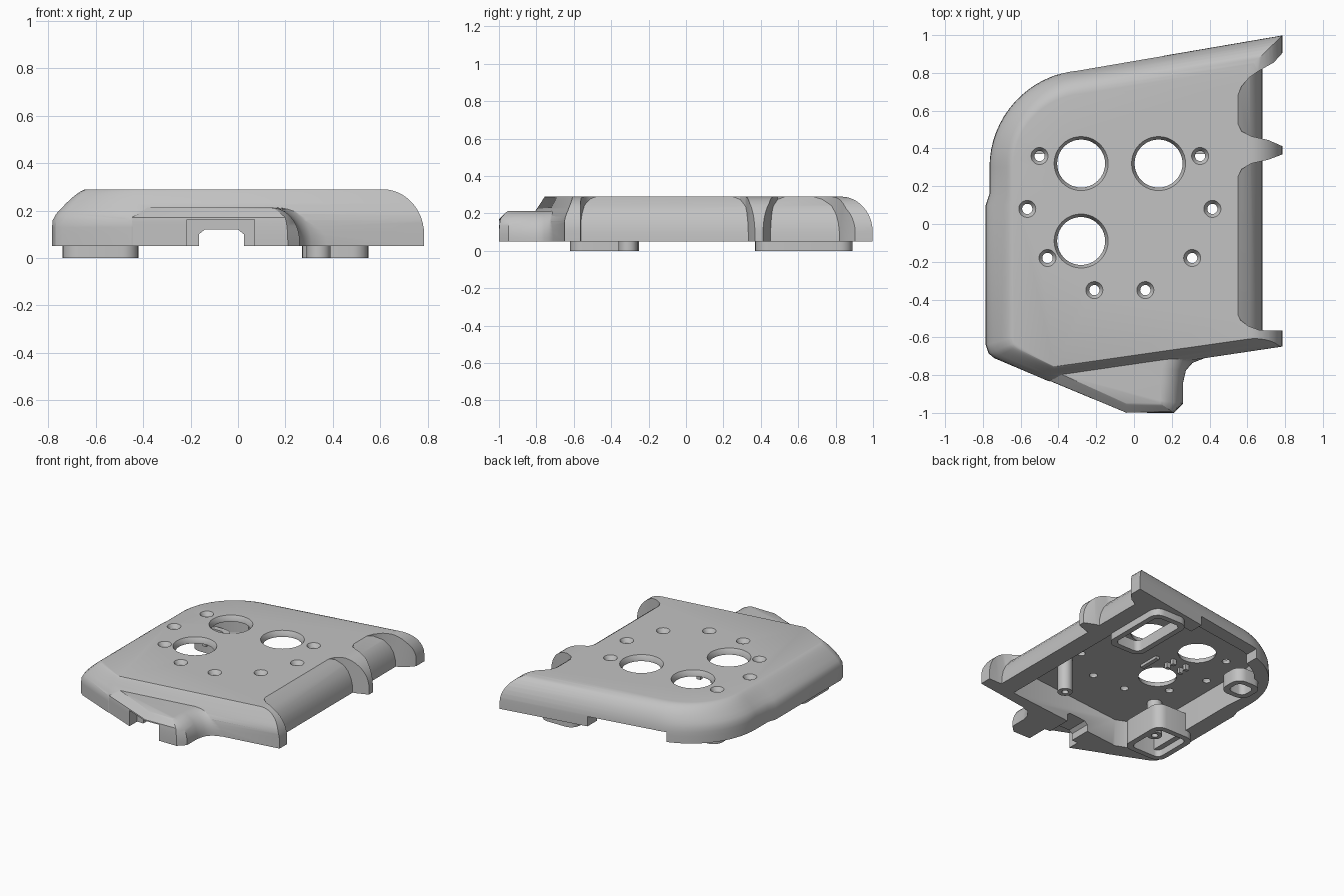
import bpy, bmesh, math

cube = bpy.data.objects.get("Cube")
if cube:
    bpy.data.objects.remove(cube, do_unlink=True)

grey = bpy.data.materials.new("light_grey")
grey.use_nodes = True
COLOUR = (0.54, 0.54, 0.54, 1)
grey.diffuse_color = COLOUR
grey.node_tree.nodes["Principled BSDF"].inputs["Base Color"].default_value = COLOUR


def loft(name, rings):
    """Closed solid through matching rings of 3D points."""
    bm = bmesh.new()
    loops = [[bm.verts.new(p) for p in ring] for ring in rings]
    n = len(loops[0])
    for a, b in zip(loops, loops[1:]):
        for i in range(n):
            j = (i + 1) % n
            bm.faces.new((a[i], a[j], b[j], b[i]))
    bm.faces.new(loops[0][::-1])
    bm.faces.new(loops[-1])
    bmesh.ops.recalc_face_normals(bm, faces=bm.faces)
    mesh = bpy.data.meshes.new(name)
    bm.to_mesh(mesh)
    bm.free()
    mesh.materials.append(grey)
    ob = bpy.data.objects.new(name, mesh)
    bpy.context.collection.objects.link(ob)
    return ob


def prism(name, pts, z0, z1):
    return loft(name, [[(x, y, z) for x, y in pts] for z in (z0, z1)])


def sweep_y(name, pts, y0, y1):
    return loft(name, [[(x, y, z) for x, z in pts] for y in (y0, y1)])


def box(name, x0, x1, y0, y1, z0, z1):
    return prism(name, [(x0, y0), (x1, y0), (x1, y1), (x0, y1)], z0, z1)


def circle(x, y, r, n=40):
    return [(x + r * math.cos(math.tau * i / n), y + r * math.sin(math.tau * i / n))
            for i in range(n)]


def rounded(x0, x1, y0, y1, r):
    pts = []
    for k, (cx, cy) in enumerate([(x1 - r, y1 - r), (x0 + r, y1 - r),
                                  (x0 + r, y0 + r), (x1 - r, y0 + r)]):
        for i in range(7):
            a = math.pi / 2 * (k + i / 6)
            pts.append((cx + r * math.cos(a), cy + r * math.sin(a)))
    return pts


def combine(ob, tool, op):
    """Apply a boolean and discard the tool."""
    mod = ob.modifiers.new(op, 'BOOLEAN')
    mod.operation, mod.solver, mod.object = op, 'EXACT', tool
    bpy.context.view_layer.objects.active = ob
    bpy.ops.object.modifier_apply(modifier=mod.name)
    bpy.data.objects.remove(tool, do_unlink=True)


def domed(name, corners, z0, z1, z_round, z_chamfer):
    """corners: (bottom xy, top xy, roundness); blends round and chamfered edges."""
    steps = 10
    angles = [math.pi / 2 * i / steps for i in range(steps + 1)]
    levels = [(z0, 0)] + [(z_round + (z1 - z_round) * math.sin(a), 1 - math.cos(a)) for a in angles]
    rings = []
    for z, s_round in levels:
        s_cham = max(0, (z - z_chamfer) / (z1 - z_chamfer))
        rings.append([tuple(p + (q - p) * (w * s_round + (1 - w) * s_cham)
                            for p, q in zip(b, t)) + (z,) for b, t, w in corners])
    return loft(name, rings)


def arc(r, a0=95, a1=180, n=16):
    return [(-0.25 + r * math.cos(math.radians(a0 + (a1 - a0) * i / n)),
             0.30 + r * math.sin(math.radians(a0 + (a1 - a0) * i / n))) for i in range(n + 1)]


# Main case, running past its right edge before trimming
corners = [((1.0, 1.035), (1.0, 0.891), 1)]
corners += [(b, t, 1 - 0.6 * i / 16) for i, (b, t) in enumerate(zip(arc(0.515), arc(0.39)))]
corners += [((-0.765, 0.16), (-0.64, 0.16), 0.4), ((-0.785, 0.10), (-0.64, 0.10), 0.4),
            ((-0.785, -0.64), (-0.64, -0.60), 0.4), ((-0.77, -0.685), (-0.635, -0.63), 0.4),
            ((-0.74, -0.71), (-0.62, -0.65), 0.4), ((-0.45, -0.833), (-0.42, -0.755), 0),
            ((1.0, -0.617), (1.0, -0.553), 0.2)]
shell = domed("case_shell", corners, 0.05, 0.29, 0.10, 0.17)

# Rounded right edge
quarter = [math.pi / 2 * i / 12 for i in range(13)]
edge = [(0.61 + 0.175 * math.cos(a), 0.10 + 0.19 * math.sin(a)) for a in quarter]
edge = [(-2, -1), (0.785, -1)] + edge + [(0.59, 0.5), (-2, 0.5)]
combine(shell, sweep_y("edge_profile", edge, -2, 2), 'INTERSECT')

# Two scoops in the right edge, leaving flared ribs between them
upper_scoop = [(0.9, 0.91), (0.79, 0.91), (0.74, 0.855), (0.66, 0.81), (0.61, 0.775), (0.57, 0.73),
               (0.545, 0.67), (0.545, 0.54), (0.57, 0.49), (0.62, 0.465), (0.71, 0.445),
               (0.79, 0.41), (0.9, 0.41)]
lower_scoop = [(0.9, 0.37), (0.79, 0.37), (0.71, 0.34), (0.62, 0.32), (0.57, 0.29), (0.545, 0.24),
               (0.545, -0.47), (0.565, -0.51), (0.605, -0.54), (0.66, -0.56), (0.71, -0.565),
               (0.9, -0.56)]
wall = [(0, -1), (0.68, -1), (0.68, 0.05), (0.678, 0.10), (0.668, 0.15), (0.647, 0.20),
        (0.615, 0.24), (0.55, 0.29), (0.50, 0.33), (0, 0.33)]
for shape in (upper_scoop, lower_scoop):
    scoop = prism("scoop", shape, -0.2, 0.4)
    combine(scoop, sweep_y("scoop_wall", wall, -2, 2), 'DIFFERENCE')
    combine(shell, scoop, 'DIFFERENCE')

# Low tab at the front
tab = domed("front_tab", [
    ((-0.50, -0.808), (-0.43, -0.775), 0), ((-0.04, -1.0), (-0.04, -0.95), 0),
    ((0.21, -1.0), (0.14, -0.95), 0.5), ((0.26, -0.95), (0.14, -0.935), 1),
    ((0.26, -0.84), (0.14, -0.84), 1), ((0.275, -0.775), (0.145, -0.77), 1),
    ((0.31, -0.735), (0.16, -0.71), 1), ((0.40, -0.70), (0.20, -0.66), 1),
    ((0.40, -0.62), (0.20, -0.60), 1), ((-0.40, -0.70), (-0.40, -0.70), 0)],
    0.05, 0.213, 0.07, 0.17)
combine(shell, tab, 'UNION')

# Hollow underside, front socket and back slot
cavity = [(0.54, 0.84)] + arc(0.42) + [(-0.66, 0.16), (-0.66, -0.58), (-0.61, -0.635),
                                       (-0.43, -0.71), (0.54, -0.605)]
combine(shell, prism("cavity", cavity, -0.1, 0.25), 'DIFFERENCE')
combine(shell, box("socket", -0.215, 0.07, -1.1, -0.84, -0.1, 0.163), 'DIFFERENCE')
opening = [(-0.165, -0.1), (0.025, -0.1), (0.025, 0.10), (0.0, 0.12), (-0.14, 0.12), (-0.165, 0.10)]
combine(shell, sweep_y("opening", opening, -1.1, -0.5), 'DIFFERENCE')
combine(shell, box("back_slot", -0.40, 0.16, 0.60, 1.1, -0.1, 0.12), 'DIFFERENCE')

# Tapered switch holes and countersunk screw holes in the top
holes = [(x, y, 0.143, 0.127) for x, y in [(-0.28, 0.32), (0.13, 0.32), (-0.28, -0.09)]]
for dx, y in [(0.425, 0.36), (0.49, 0.08), (0.383, -0.18), (0.135, -0.35)]:
    holes += [(-0.075 + s * dx, y, 0.045, 0.027) for s in (-1, 1)]
for x, y, r_top, r_low in holes:
    sizes = [(0.2, r_low), (0.262, r_low), (0.29, r_top), (0.33, r_top)]
    cutter = loft("hole", [[(px, py, z) for px, py in circle(x, y, r)] for z, r in sizes])
    combine(shell, cutter, 'DIFFERENCE')

parts = [shell]

# Feet: rounded frames showing below the case
for name, (x0, x1, y0, y1), top in [("right_foot", (0.27, 0.55, 0.37, 0.89), 0.08),
                                    ("left_foot", (-0.74, -0.42, -0.62, -0.25), 0.18),
                                    ("back_foot", (-0.64, -0.43, 0.37, 0.57), 0.10)]:
    foot = prism(name, rounded(x0, x1, y0, y1, 0.07), 0, top)
    w = 0.04
    combine(foot, prism("inner", rounded(x0 + w, x1 - w, y0 + w, y1 - w, 0.04), -0.1, 0.4), 'DIFFERENCE')
    parts.append(foot)

# Hollow screw posts
for name, x, y in [("right_post", 0.34, -0.31), ("left_post", -0.49, -0.37)]:
    post = prism(name, circle(x, y, 0.05), 0, 0.26)
    combine(post, prism("bore", circle(x, y, 0.022), -0.1, 0.15), 'DIFFERENCE')
    parts.append(post)

# Small clips and a ridge under the top
for i in range(2):
    for j in range(2):
        x, y = -0.34 + 0.11 * i, 0.08 + 0.06 * j
        parts.append(box("clip", x, x + 0.03, y, y + 0.025, 0.21, 0.255))
parts.append(box("ridge", -0.12, -0.09, -0.04, 0.12, 0.23, 0.255))

# Smooth shading with sharp edges kept
for ob in parts:
    bpy.ops.object.select_all(action='DESELECT')
    ob.select_set(True)
    bpy.context.view_layer.objects.active = ob
    bpy.ops.object.shade_smooth_by_angle(angle=math.radians(30))
